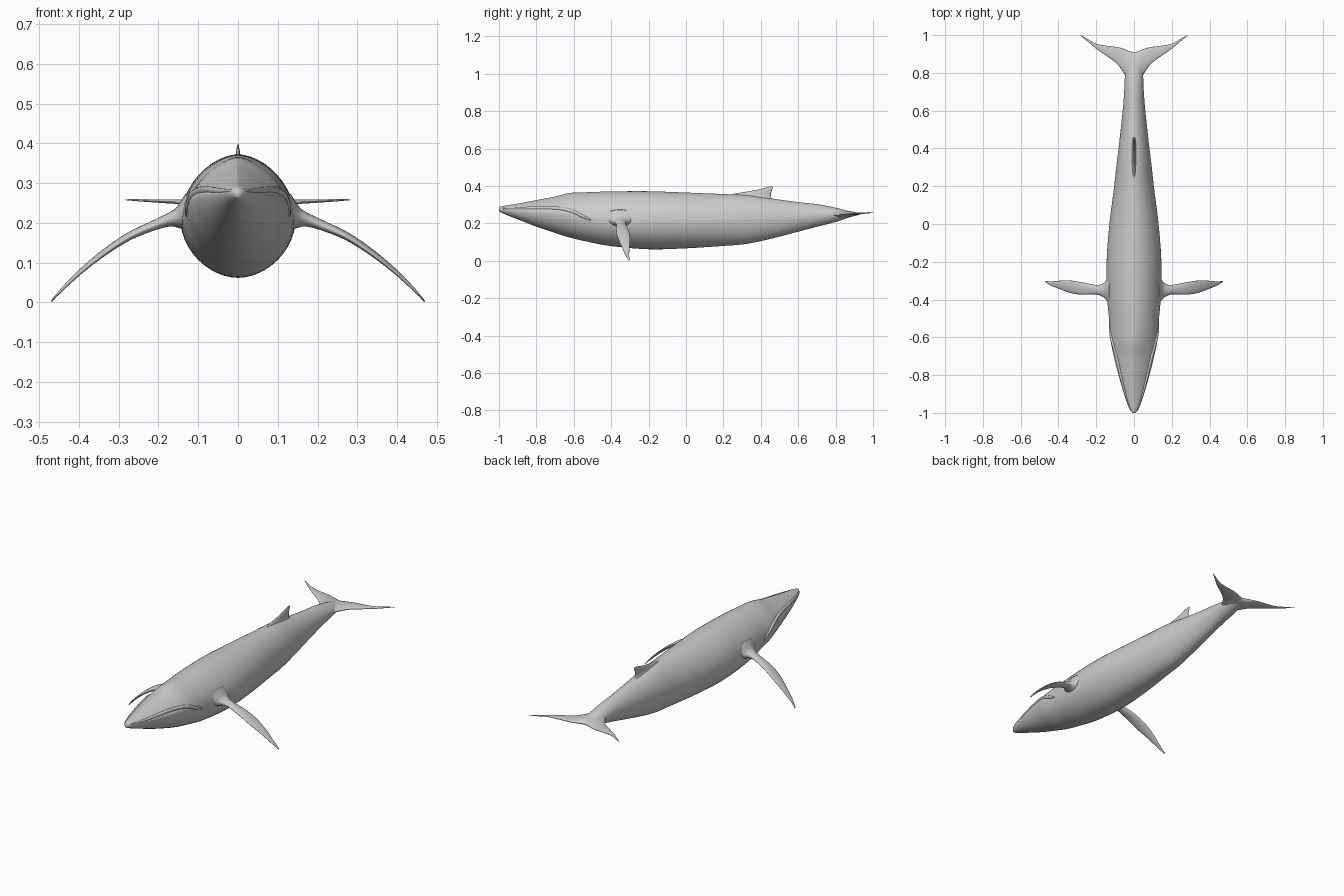
import bpy, bmesh, math
from mathutils import Vector


def resample(rows, steps):
    """Catmull-Rom through rows of numbers."""
    pts = [rows[0]] + list(rows) + [rows[-1]]
    out = []
    for i in range(1, len(pts) - 2):
        a, b, c, d = pts[i - 1:i + 3]
        for s in range(steps):
            t = s / steps
            out.append([0.5 * (2 * q + (r - p) * t + (2 * p - 5 * q + 4 * r - w) * t * t
                               + (3 * q - p - 3 * r + w) * t ** 3)
                        for p, q, r, w in zip(a, b, c, d)])
    return out + [list(rows[-1])]


def loft(name, rings, cap_start=True, mirror=False):
    """Skin closed rings of points into a smooth object."""
    bm = bmesh.new()
    vr = [[bm.verts.new(p) for p in ring] for ring in rings]
    n = len(vr[0])
    for a, b in zip(vr, vr[1:]):
        for i in range(n):
            j = (i + 1) % n
            bm.faces.new((a[i], a[j], b[j], b[i]))
    if cap_start:
        bm.faces.new(vr[0])
    bm.faces.new(vr[-1])
    bmesh.ops.recalc_face_normals(bm, faces=bm.faces)
    for f in bm.faces:
        f.smooth = True
    me = bpy.data.meshes.new(name)
    bm.to_mesh(me)
    bm.free()
    ob = bpy.data.objects.new(name, me)
    bpy.context.collection.objects.link(ob)
    if mirror:
        ob.modifiers.new("mirror", 'MIRROR')
    return ob


def fin(name, rows, steps=6, n=20, **kw):
    """Loft a lens section; each row = leading xyz, trailing xyz, half thickness."""
    rows = resample(rows, steps)
    le = [Vector(r[:3]) for r in rows]
    te = [Vector(r[3:6]) for r in rows]
    mid = [(a + b) / 2 for a, b in zip(le, te)]
    rings = []
    for i, r in enumerate(rows):
        tan = mid[min(i + 1, len(mid) - 1)] - mid[max(i - 1, 0)]
        nrm = (te[i] - le[i]).cross(tan).normalized()
        ring = []
        for k in range(n):
            a = 2 * math.pi * k / n
            ring.append(le[i].lerp(te[i], (1 - math.cos(a)) / 2) + nrm * r[6] * math.sin(a))
        rings.append(ring)
    return loft(name, rings, **kw)


# Body: y, half width, top, bottom, height of widest line, roundness of upper half
body_rows = resample([
    (-1.0, .008, .287, .264, .276, 1.8),
    (-.975, .026, .294, .252, .275, 1.6),
    (-.9, .053, .306, .222, .272, 1.4),
    (-.8, .082, .325, .183, .268, 1.35),
    (-.7, .107, .344, .149, .262, 1.35),
    (-.62, .123, .363, .124, .25, 1.45),
    (-.52, .130, .367, .101, .23, 1.65),
    (-.4, .141, .371, .079, .215, 1.75),
    (-.2, .145, .372, .062, .21, 1.8),
    (0, .130, .365, .067, .21, 1.8),
    (.2, .105, .357, .08, .215, 1.8),
    (.32, .092, .352, .09, .22, 1.8),
    (.45, .076, .334, .117, .225, 1.8),
    (.6, .060, .314, .156, .235, 1.8),
    (.7, .052, .303, .182, .243, 1.8),
    (.8, .047, .284, .208, .247, 1.8),
    (.86, .036, .268, .228, .249, 1.8),
    (.905, .008, .254, .246, .25, 1.8)], 5)


def section(y, hw, top, bot, wide, p, n=48):
    ring = []
    for k in range(n):
        a = 2 * math.pi * k / n
        c, s = math.cos(a), math.sin(a)
        e, h = (2 / p, top - wide) if s > 0 else (2 / 1.9, wide - bot)
        ring.append((math.copysign(hw * abs(c) ** e, c), y,
                     wide + math.copysign(h * abs(s) ** e, s)))
    return ring


loft("body", [section(*r) for r in body_rows])

# Lower lip ridge following the mouth line on the body surface
lip_rings = []
for y, z, rad in resample([(-.985, .281, .003), (-.9, .280, .006), (-.8, .282, .008),
                           (-.7, .281, .009), (-.62, .268, .009), (-.56, .242, .008),
                           (-.51, .218, .003)], 5):
    i = next(k for k in range(len(body_rows) - 1) if body_rows[k + 1][0] >= y)
    a, b = body_rows[i], body_rows[i + 1]
    t = (y - a[0]) / (b[0] - a[0])
    _, hw, top, bot, wide, p = [u + (v - u) * t for u, v in zip(a, b)]
    p, h = (p, top - wide) if z > wide else (1.9, wide - bot)
    x = hw * (1 - min(1, abs(z - wide) / h) ** p) ** (1 / p)
    lip_rings.append([(x - rad * .3 + rad * math.cos(q * math.pi / 5), y,
                       z + 1.2 * rad * math.sin(q * math.pi / 5)) for q in range(10)])
loft("lip", lip_rings, mirror=True)

# Flippers, flared into the body at the root
fin("flipper", [
    (.115, -.45, .222, .115, -.255, .222, .055),
    (.145, -.405, .213, .145, -.295, .213, .030),
    (.170, -.383, .208, .170, -.318, .208, .018),
    (.205, -.373, .195, .205, -.322, .197, .013),
    (.27, -.374, .166, .27, -.310, .170, .010),
    (.33, -.367, .127, .33, -.300, .133, .008),
    (.39, -.346, .080, .39, -.300, .085, .006),
    (.44, -.326, .034, .44, -.304, .036, .004),
    (.47, -.308, .002, .47, -.301, .002, .0015)], mirror=True)

# Tail flukes
fin("fluke", [
    (0, .72, .247, 0, .908, .25, .022),
    (.03, .755, .248, .03, .917, .251, .018),
    (.055, .80, .249, .055, .928, .251, .012),
    (.09, .848, .25, .09, .937, .252, .008),
    (.14, .886, .252, .14, .943, .253, .006),
    (.20, .928, .254, .20, .955, .255, .004),
    (.25, .970, .257, .25, .982, .257, .003),
    (.283, .997, .258, .283, 1.0, .258, .001)], cap_start=False, mirror=True)

# Dorsal fin
fin("dorsal_fin", [
    (0, .16, .315, 0, .52, .315, .022),
    (0, .20, .345, 0, .462, .335, .014),
    (0, .27, .361, 0, .454, .350, .008),
    (0, .35, .374, 0, .456, .366, .006),
    (0, .405, .386, 0, .461, .382, .004),
    (0, .435, .395, 0, .465, .392, .002),
    (0, .455, .398, 0, .463, .397, .001)])
